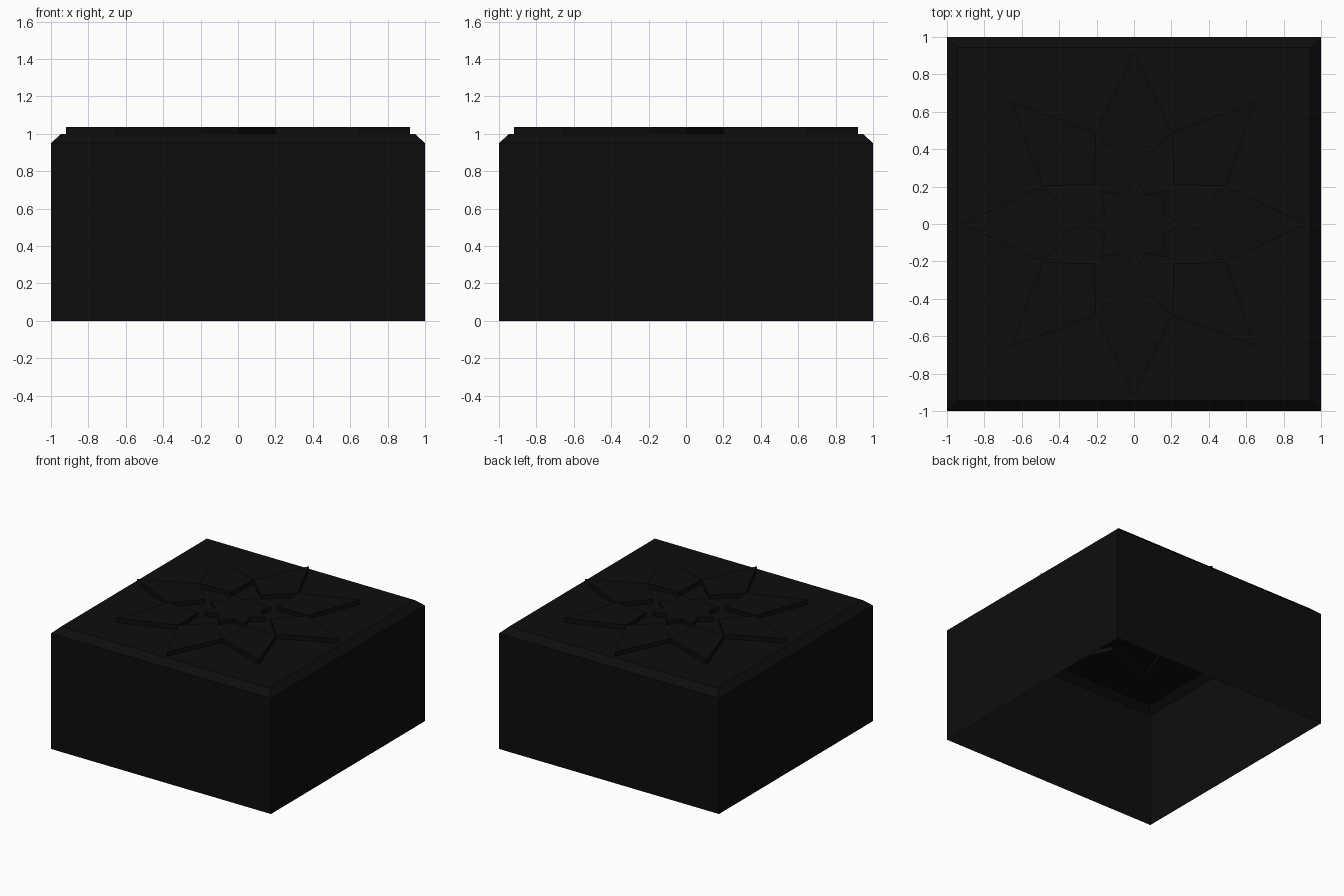
import bpy, bmesh
from math import sin, cos, pi
from mathutils import Vector

if "Cube" in bpy.data.objects:
    bpy.data.objects.remove(bpy.data.objects["Cube"])

BASE, TOP = 1.0, 1.035          # plate level and relief level
TIP, NOTCH, INNER = 0.92, 0.53, 0.30
HUB_TIP, HUB_NOTCH = 0.25, 0.17

mat = bpy.data.materials.new("black")
mat.diffuse_color = (0.004, 0.004, 0.004, 1)
mat.use_nodes = True
mat.node_tree.nodes["Principled BSDF"].inputs["Base Color"].default_value = mat.diffuse_color


def polar(r, step):
    a = step * pi / 8
    return (r * cos(a), r * sin(a))


def star(r_even, r_odd):
    return [polar(r_odd if i % 2 else r_even, i) for i in range(16)]


def square(h):
    return [(h, h), (-h, h), (-h, -h), (h, -h)]


def loop(bm, pts, z):
    return [bm.verts.new((x, y, z)) for x, y in pts]


def bridge(bm, low, high):
    n = len(low)
    for i in range(n):
        j = (i + 1) % n
        bm.faces.new((low[i], low[j], high[j], high[i]))


def fill_between(bm, outer, inner):
    """Flat region between two nested outlines, facing up."""
    edges = []
    for ring in (outer, inner):
        for i in range(len(ring)):
            pair = (ring[i], ring[(i + 1) % len(ring)])
            edges.append(bm.edges.get(pair) or bm.edges.new(pair))
    res = bmesh.ops.triangle_fill(bm, edges=edges, use_beauty=True, normal=Vector((0, 0, 1)))
    for f in res["geom"]:
        if isinstance(f, bmesh.types.BMFace):
            f.normal_update()
            if f.normal.z < 0:
                f.normal_flip()


def finish(bm, name):
    mesh = bpy.data.meshes.new(name)
    bm.to_mesh(mesh)
    bm.free()
    mesh.materials.append(mat)
    obj = bpy.data.objects.new(name, mesh)
    bpy.context.collection.objects.link(obj)


def raised(outline, name):
    """Raised plate with side walls and an open underside."""
    bm = bmesh.new()
    low, high = loop(bm, outline, BASE), loop(bm, outline, TOP)
    bridge(bm, low, high)
    bm.faces.new(high)
    finish(bm, name)


# Open-bottomed box with a chamfered rim and a star-shaped opening on top
bm = bmesh.new()
foot = loop(bm, square(1), 0)
shoulder = loop(bm, square(1), 0.95)
rim = loop(bm, square(0.945), BASE)
bridge(bm, foot, shoulder)
bridge(bm, shoulder, rim)
fill_between(bm, rim, loop(bm, star(TIP, NOTCH), BASE))
finish(bm, "box_shell")

# Sunken star floor around the hub
bm = bmesh.new()
fill_between(bm, loop(bm, star(INNER, NOTCH), BASE), loop(bm, star(HUB_TIP, HUB_NOTCH), BASE))
finish(bm, "star_floor")

# Eight raised kite-shaped star points
for k in range(0, 16, 2):
    raised([polar(INNER, k), polar(NOTCH, k - 1), polar(TIP, k), polar(NOTCH, k + 1)],
           f"star_point_{k // 2 + 1}")

# Small raised star in the middle
raised(star(HUB_TIP, HUB_NOTCH), "star_hub")
